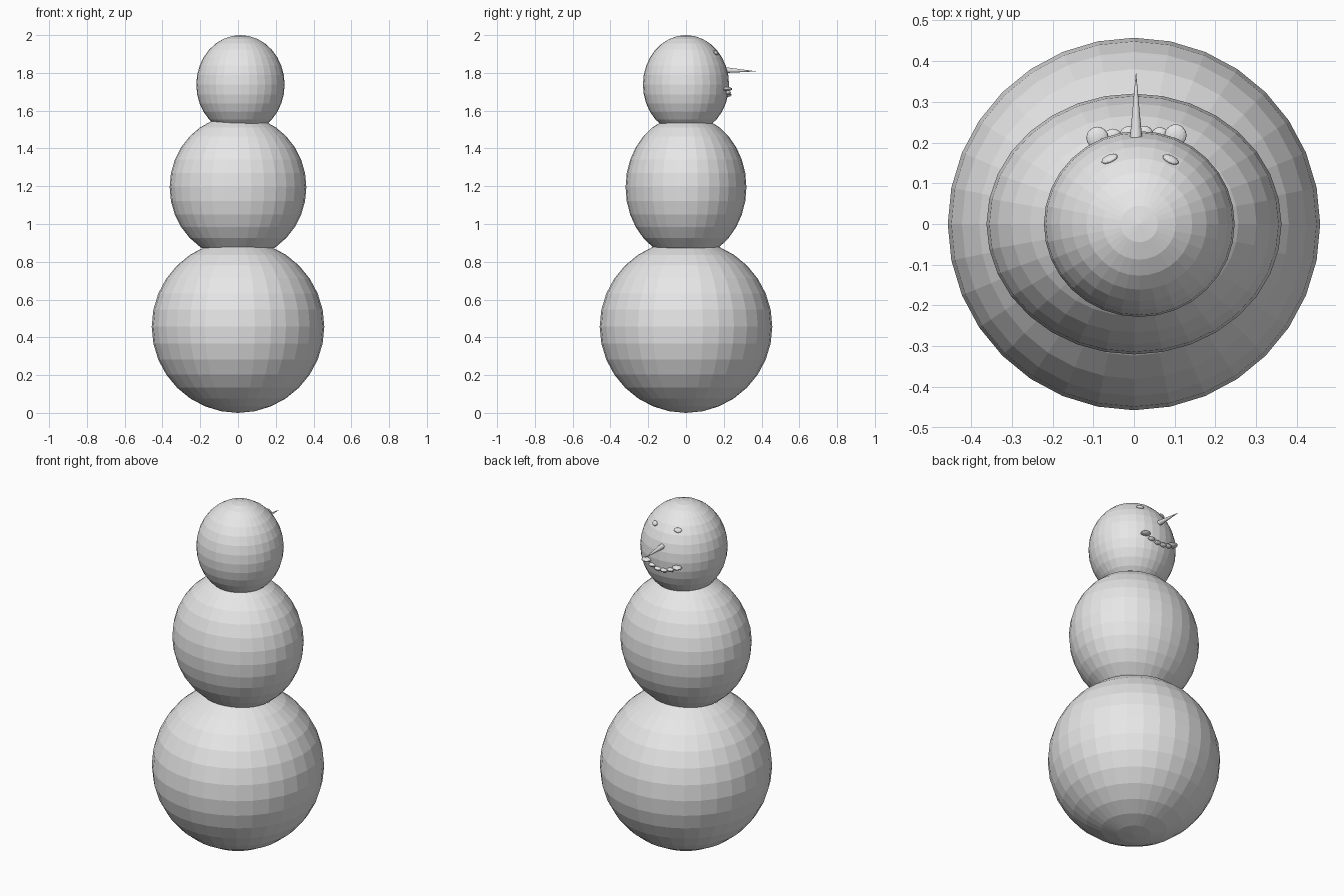
import bpy, math
from mathutils import Vector

if "Cube" in bpy.data.objects:
    bpy.data.objects.remove(bpy.data.objects["Cube"])

grey = bpy.data.materials.new("light grey")
grey.diffuse_color = (0.8, 0.8, 0.8, 1)
grey.use_nodes = True
grey.node_tree.nodes["Principled BSDF"].inputs["Base Color"].default_value = grey.diffuse_color


def ball(name, loc, radii, segs=32, rings=16, rot=None):
    bpy.ops.mesh.primitive_uv_sphere_add(segments=segs, ring_count=rings, radius=1, location=loc)
    ob = bpy.context.object
    ob.name = name
    ob.scale = radii
    if rot is not None:
        ob.rotation_mode = 'QUATERNION'
        ob.rotation_quaternion = rot
    ob.data.materials.append(grey)
    return ob


# Stacked body balls, slightly squashed
HC = Vector((0.013, 0, 1.738))
HR = Vector((0.234, 0.228, 0.262))
ball("lower_body", (0, 0, 0.457), (0.457, 0.457, 0.457))
ball("middle_body", (0, 0, 1.195), (0.362, 0.32, 0.38))
ball("head", HC, HR)


def on_head_y(x, z):
    """Surface depth of the head on the face side (+y)."""
    k = 1 - ((x - HC.x) / HR.x) ** 2 - ((z - HC.z) / HR.z) ** 2
    return HC.y + HR.y * math.sqrt(max(k, 0))


# Eyes: thin pebbles lying on the head surface
for name, x in (("left_eye", -0.06), ("right_eye", 0.09)):
    z = 1.906
    p = Vector((x, on_head_y(x, z), z))
    n = Vector(((p.x - HC.x) / HR.x ** 2, p.y / HR.y ** 2, (p.z - HC.z) / HR.z ** 2))
    ball(name, p, (0.021, 0.014, 0.008), 16, 8, n.to_track_quat('Z', 'Y'))

# Mouth: a smiling row of flat pebbles, larger at the ends
for i in range(6):
    t = (i - 2.5) / 2.5
    x = 0.006 + 0.096 * t
    z = 1.683 + 0.032 * t * t
    end = i in (0, 5)
    r = 0.027 if end else 0.021
    y = on_head_y(x, z) + (0.008 if end else 0.0)
    ball(f"mouth_pebble_{i + 1}", (x, y, z), (r, r if end else 0.018, 0.011), 16, 8)

# Nose: long thin cone pointing out of the face
a, b = Vector((0.005, 0.20, 1.815)), Vector((0.005, 0.375, 1.808))
bpy.ops.mesh.primitive_cone_add(vertices=24, radius1=0.016, radius2=0, depth=(b - a).length,
                                location=(a + b) / 2)
nose = bpy.context.object
nose.name = "nose"
nose.rotation_mode = 'QUATERNION'
nose.rotation_quaternion = (b - a).to_track_quat('Z', 'Y')
nose.data.materials.append(grey)
